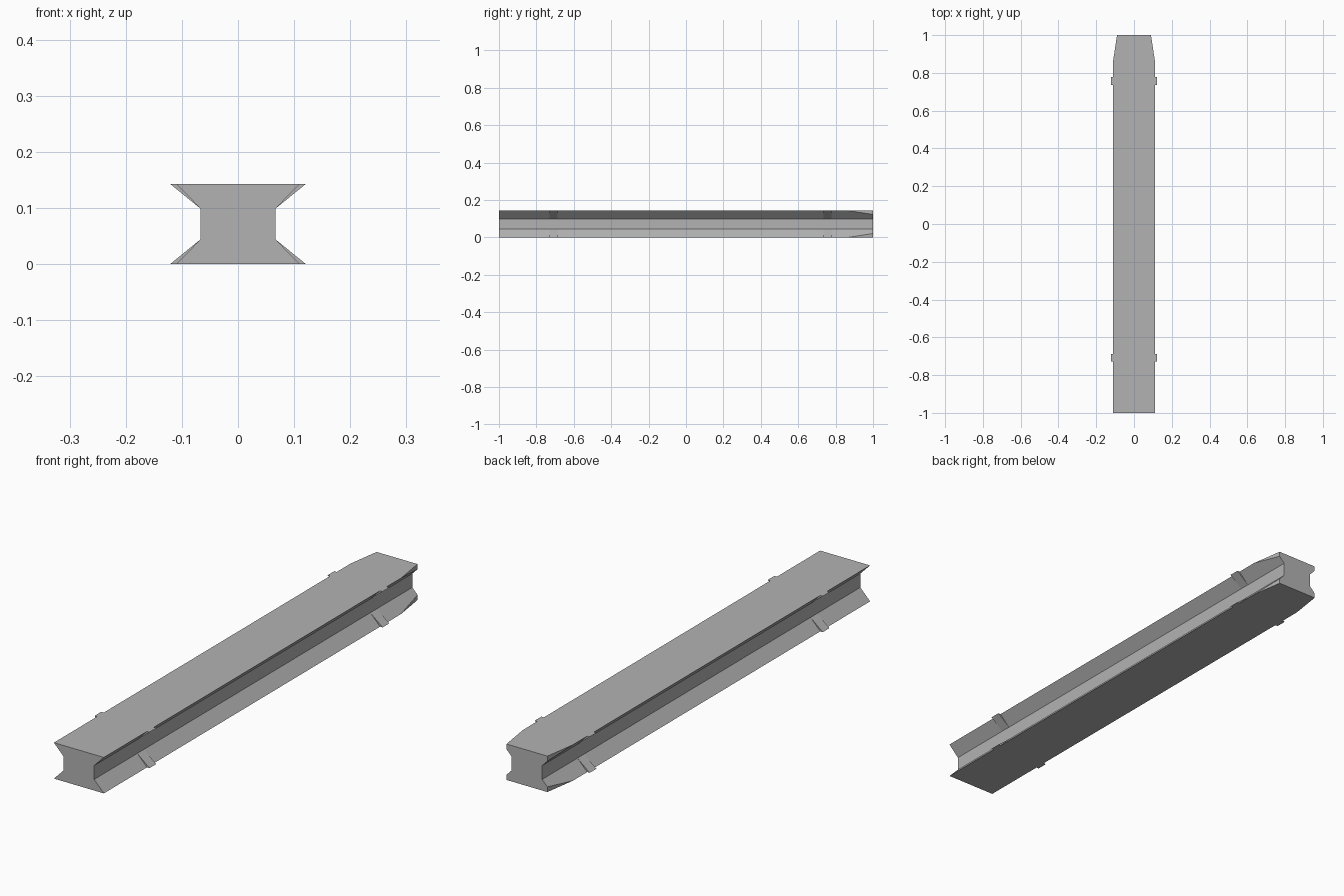
import bpy, bmesh
from mathutils import Vector

cube = bpy.data.objects.get("Cube")
if cube:
    bpy.data.objects.remove(cube)

# single grey
grey = bpy.data.materials.new("grey")
grey.use_nodes = True
colour = (0.45, 0.45, 0.45, 1)
grey.diffuse_color = colour
grey.node_tree.nodes["Principled BSDF"].inputs["Base Color"].default_value = colour

HEIGHT, EDGE, WAIST = 0.143, 0.11, 0.067
LOW, HIGH = 0.044, 0.099


def extrude_profile(bm, profile, y0, y1):
    """Extrude an (x, z) outline along y."""
    face = bm.faces.new([bm.verts.new((x, y0, z)) for x, z in profile])
    new = bmesh.ops.extrude_face_region(bm, geom=[face])["geom"]
    verts = [g for g in new if isinstance(g, bmesh.types.BMVert)]
    bmesh.ops.translate(bm, verts=verts, vec=(0, y1 - y0, 0))


def finish(bm, name):
    bmesh.ops.recalc_face_normals(bm, faces=bm.faces[:])
    mesh = bpy.data.meshes.new(name)
    bm.to_mesh(mesh)
    bm.free()
    mesh.materials.append(grey)
    obj = bpy.data.objects.new(name, mesh)
    bpy.context.collection.objects.link(obj)


# beam with a pinched waist
half = [(EDGE, 0), (WAIST, LOW), (WAIST, HIGH), (EDGE, HEIGHT)]
bm = bmesh.new()
extrude_profile(bm, half + [(-x, z) for x, z in reversed(half)], -1, 1)

# tapered flanges at the back end
for side in (-1, 1):
    cut = bmesh.ops.bisect_plane(
        bm, geom=bm.verts[:] + bm.edges[:] + bm.faces[:],
        plane_co=Vector((side * EDGE, 0.867, 0)),
        plane_no=Vector((side * 0.133, 0.02, 0)), clear_outer=True)["geom_cut"]
    bmesh.ops.holes_fill(bm, edges=[g for g in cut if isinstance(g, bmesh.types.BMEdge)])
finish(bm, "beam")

# wedge tabs on the four sloping flanges
for end, y in (("front", -0.708), ("back", 0.757)):
    for side_name, side in (("left", 1), ("right", -1)):
        for level, rim, root in (("lower", 0, LOW), ("upper", HEIGHT, HIGH)):
            bm = bmesh.new()
            outline = [(EDGE, rim), (0.121, rim), (WAIST, root)]
            extrude_profile(bm, [(side * x, z) for x, z in outline], y - 0.021, y + 0.021)
            finish(bm, f"{end}_{side_name}_{level}_tab")
